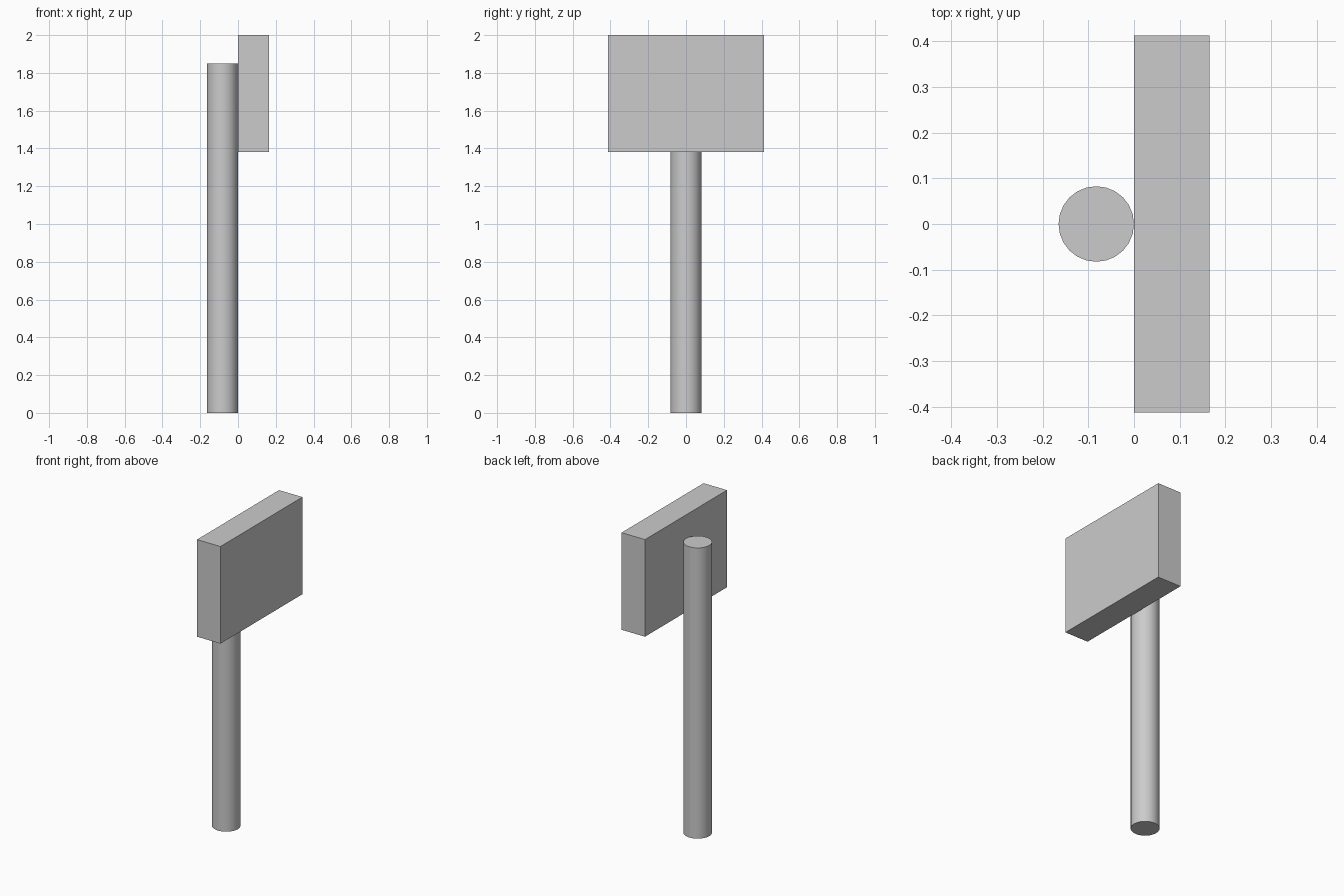
import bpy
import math

cube = bpy.data.objects.get("Cube")
if cube:
    bpy.data.objects.remove(cube, do_unlink=True)

# Single plain grey
grey = bpy.data.materials.new("grey")
grey.use_nodes = True
grey.diffuse_color = (0.6, 0.6, 0.6, 1)
grey.node_tree.nodes["Principled BSDF"].inputs["Base Color"].default_value = (0.6, 0.6, 0.6, 1)

TOP = 2.0
THICK = 0.165
POLE_HEIGHT = 1.85
PANEL_WIDTH = 0.824
PANEL_HEIGHT = 0.618

# Round pole, touching the back of the panel
bpy.ops.mesh.primitive_cylinder_add(vertices=24, radius=THICK / 2, depth=POLE_HEIGHT,
                                    location=(-THICK / 2, 0, POLE_HEIGHT / 2))
pole = bpy.context.object
pole.name = "pole"
pole.data.materials.append(grey)
bpy.ops.object.shade_smooth_by_angle(angle=math.radians(30))

# Flat sign panel
bpy.ops.mesh.primitive_cube_add(size=1, location=(THICK / 2, 0, TOP - PANEL_HEIGHT / 2))
panel = bpy.context.object
panel.name = "sign_panel"
panel.scale = (THICK, PANEL_WIDTH, PANEL_HEIGHT)
bpy.ops.object.transform_apply(location=False, rotation=False, scale=True)
panel.data.materials.append(grey)
